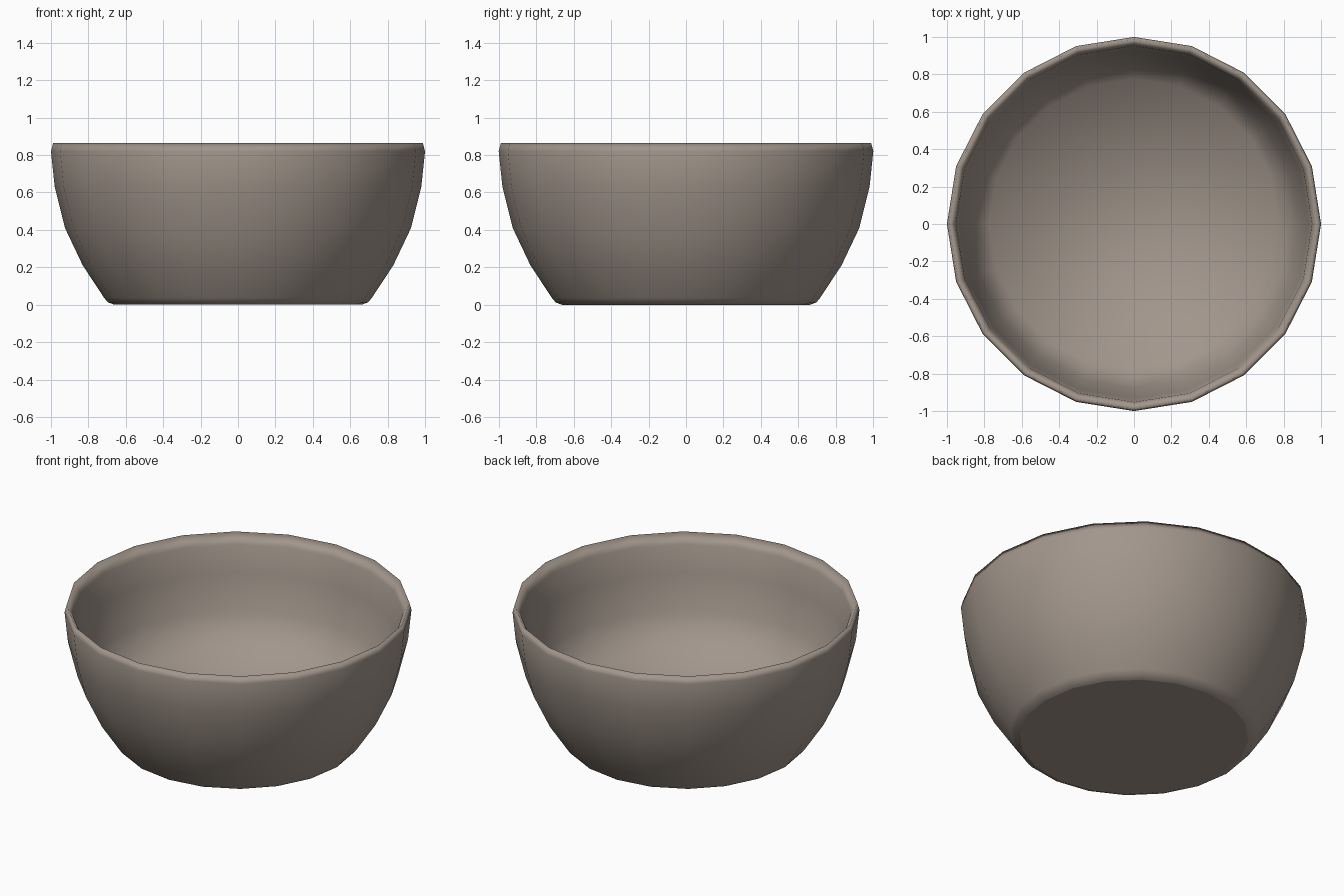
import bpy, bmesh, math

cube = bpy.data.objects.get("Cube")
if cube:
    bpy.data.objects.remove(cube, do_unlink=True)

SIDES = 20

# Stoneware colour
clay = bpy.data.materials.new("warm grey clay")
clay.use_nodes = True
colour = (0.36, 0.305, 0.26, 1)
clay.diffuse_color = colour
clay.node_tree.nodes["Principled BSDF"].inputs["Base Color"].default_value = colour

# Half section: foot, outer wall, lip, inner wall down to the thick floor
profile = [
    (0.66, 0), (0.695, 0.012), (0.716, 0.037),
    (0.83, 0.21), (0.925, 0.41), (0.98, 0.63), (1, 0.82), (0.988, 0.865),
    (0.952, 0.80), (0.932, 0.63), (0.877, 0.41), (0.775, 0.20),
]

bm = bmesh.new()
verts = [bm.verts.new((r, 0, z)) for r, z in profile]
edges = [bm.edges.new(pair) for pair in zip(verts, verts[1:])]
bmesh.ops.spin(bm, geom=verts + edges, cent=(0, 0, 0), axis=(0, 0, 1),
               angle=math.tau, steps=SIDES, use_merge=False)
bmesh.ops.remove_doubles(bm, verts=bm.verts, dist=0.0005)

# Underside and floor close the two open rings
bmesh.ops.holes_fill(bm, edges=[e for e in bm.edges if e.is_boundary], sides=SIDES)
bmesh.ops.recalc_face_normals(bm, faces=bm.faces)

# Soft shading everywhere except the crisp edge of the flat underside
for face in bm.faces:
    face.smooth = True
for edge in bm.edges:
    edge.smooth = any(v.co.z > 0.001 for v in edge.verts)

mesh = bpy.data.meshes.new("bowl")
bm.to_mesh(mesh)
bm.free()
mesh.materials.append(clay)
bowl = bpy.data.objects.new("bowl", mesh)
bpy.context.collection.objects.link(bowl)
